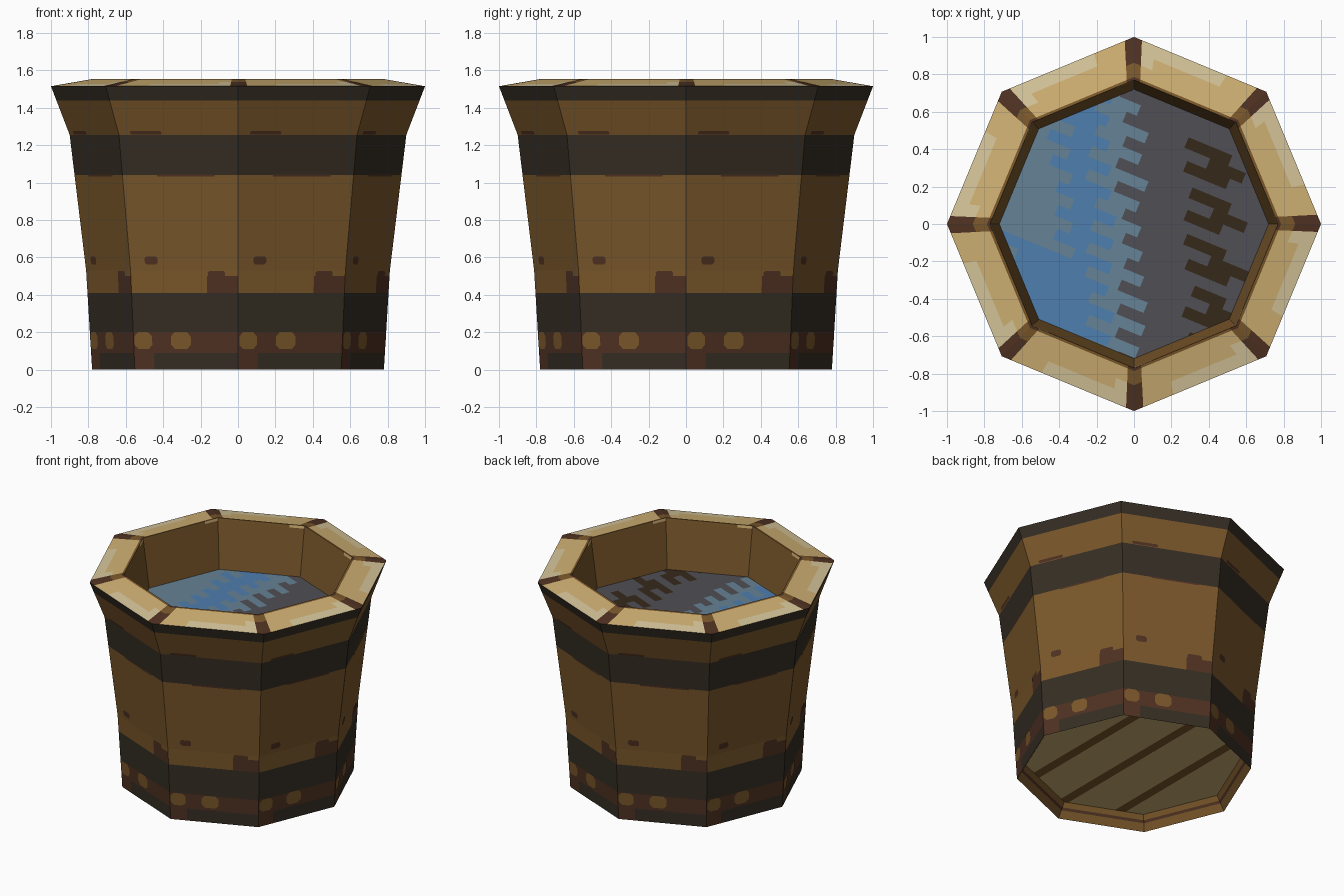
import bpy, bmesh, math, random
from mathutils import Vector

if "Cube" in bpy.data.objects:
    bpy.data.objects.remove(bpy.data.objects["Cube"])

random.seed(4)
COLOURS = {
    "wood_brown": 0x7B582B, "rim_tan": 0xCFB073, "rim_highlight": 0xD6C59A,
    "hoop_dark": 0x362E24, "red_brown": 0x503222, "water_grey": 0x504E54,
    "water_blue": 0x4F7EAE, "water_slate": 0x658295, "stain_brown": 0x35291A,
}
BROWN, TAN, LIGHT, HOOP, RED, GREY, BLUE, SLATE, STAIN = range(9)


def linear(c):
    c /= 255
    return c / 12.92 if c <= 0.04045 else ((c + 0.055) / 1.055) ** 2.4


MATS = []
for name, h in COLOURS.items():
    m = bpy.data.materials.new(name)
    m.diffuse_color = (linear(h >> 16), linear(h >> 8 & 255), linear(h & 255), 1)
    m.use_nodes = True
    m.node_tree.nodes["Principled BSDF"].inputs["Base Color"].default_value = m.diffuse_color
    MATS.append(m)


def finish(bm, name):
    bmesh.ops.remove_doubles(bm, verts=bm.verts, dist=1e-5)
    me = bpy.data.meshes.new(name)
    bm.to_mesh(me)
    bm.free()
    for m in MATS:
        me.materials.append(m)
    bpy.context.collection.objects.link(bpy.data.objects.new(name, me))


def on_side(k, t, r, z):
    """Point at fraction t along side k of an octagon of corner radius r."""
    a, b = (Vector((math.cos(i * math.pi / 4), math.sin(i * math.pi / 4), 0)) for i in (k, k + 1))
    return a.lerp(b, t) * r + Vector((0, 0, z))


def add_face(bm, pts, mat):
    f = bm.faces.new([bm.verts.new(p) for p in pts])
    f.material_index = mat


def shell(name, rows, cuts, rule):
    """Eight-sided shell through rows of (r, z), cut along each side at cuts."""
    bm = bmesh.new()
    for k in range(8):
        for i, (p, q) in enumerate(zip(rows, rows[1:])):
            for j, (t0, t1) in enumerate(zip(cuts, cuts[1:])):
                pts = [on_side(k, t0, *p), on_side(k, t1, *p), on_side(k, t1, *q), on_side(k, t0, *q)]
                add_face(bm, pts, rule(i, j))
    finish(bm, name)


def disc(name, radius, z, cells, axis, up=True):
    """Octagonal disc made of (u0, u1, v0, v1, material) cells, u along axis."""
    bm = bmesh.new()
    d = Vector((math.cos(axis), math.sin(axis), 0))
    n = Vector((-d.y, d.x, 0))
    for u0, u1, v0, v1, mat in cells:
        pts = [d * u + n * v + Vector((0, 0, z)) for u, v in ((u0, v0), (u1, v0), (u1, v1), (u0, v1))]
        add_face(bm, pts if up else pts[::-1], mat)
    for k in range(8):
        c = on_side(k, 0.5, radius, 0)
        bmesh.ops.bisect_plane(bm, geom=bm.verts[:] + bm.edges[:] + bm.faces[:], dist=1e-6,
                               plane_co=c, plane_no=c.normalized(), clear_outer=True)
    finish(bm, name)


# Outer wall: staves and painted hoops
PROFILE = [(0.78, 0), (0.812, 0.53), (0.9, 1.255), (1.0, 1.515)]


def radius_at(z):
    for (r0, z0), (r1, z1) in zip(PROFILE, PROFILE[1:]):
        if z <= z1:
            return r0 + (r1 - r0) * (z - z0) / (z1 - z0)
    return PROFILE[-1][0]


heights = [0, 0.09, 0.2, 0.41, 0.5, 0.53, 1.04, 1.255, 1.44, 1.515]
bands = [HOOP, RED, HOOP, BROWN, BROWN, BROWN, HOOP, BROWN, HOOP]


def wall_rule(i, j):
    if (i == 0 and j == 0) or (i == 3 and j == 2):
        return RED
    return bands[i]


shell("bucket_wall", [(radius_at(z), z) for z in heights], [0, 0.19, 0.71, 1], wall_rule)

# Thin painted spots and stains on every side: (t0, t1, z0, z1, colour)
SPOTS = [
    (0.01, 0.18, 0.11, 0.2, BROWN), (0.36, 0.55, 0.11, 0.2, BROWN),
    (0.72, 0.88, 0.49, 0.528, RED),
    (0.14, 0.26, 0.562, 0.605, RED),
    (0.1, 0.36, 1.257, 1.275, RED), (0.3, 0.8, 1.032, 1.042, RED),
]
bm = bmesh.new()
for k in range(8):
    out = on_side(k, 0.5, 1, 0).normalized() * 0.003
    for t0, t1, z0, z1, mat in SPOTS:
        c = min(0.25 * (z1 - z0), 0.03)
        ct = c / 0.62
        outline = [(t0 + ct, z0), (t1 - ct, z0), (t1, z0 + c), (t1, z1 - c),
                   (t1 - ct, z1), (t0 + ct, z1), (t0, z1 - c), (t0, z0 + c)]
        add_face(bm, [on_side(k, t, radius_at(z), z) + out for t, z in outline], mat)
finish(bm, "wall_spots")


# Sloping rim: tan blocks, L-shaped highlights and dark corner joints
def rim_rule(i, j):
    if j in (0, 4):
        return BROWN if i == 2 else RED
    if i == 3:
        return BROWN
    if (i in (0, 1) and j == 3) or (i == 0 and j == 2):
        return LIGHT
    return TAN


shell("rim", [(1 - 0.23 * s, 1.515 + 0.04 * s) for s in (0, 0.33, 0.6, 0.93, 1)],
      [0, 0.07, 0.3, 0.84, 0.94, 1], rim_rule)

# Inner wall down to the water, with small pale chips at the top
shell("inner_wall", [(0.77, 1.555), (0.767, 1.535), (0.72, 1.2)], [0, 0.17, 1],
      lambda i, j: TAN if i == 0 and j == 0 else BROWN)

# Water surface: slanted streaks of blue, grey and brown
cells = []
axis, w = math.radians(-22.5), 0.06
for s in range(-13, 13):
    v = s * w
    shift = -0.41 * v                      # keeps colour borders upright in x
    side = 0.07 if s % 2 else -0.07        # alternating fingers
    jig = [side * random.uniform(0.4, 1.3) for _ in range(5)]
    left = -0.75 if v < -0.3 else -0.42
    edges = [left, -0.2, -0.03, 0.36, 0.58]
    edges = [-1.1] + [e + shift + g for e, g in zip(edges, jig)] + [1.1]
    edges[1] = max(edges[1], -1.05)
    stain = GREY if s % 4 == 1 or s < -10 or s > 9 else STAIN
    for u0, u1, mat in zip(edges, edges[1:], (SLATE, BLUE, SLATE, GREY, stain, GREY)):
        cells.append((u0, u1, v, v + w, mat))
disc("water", 0.72, 1.2, cells, axis)

# Recessed underside: lip and pale boards with brown gaps
shell("base_lip", [(0.72, 0.1), (0.74, 0.067), (0.75, 0.05), (0.78, 0)], [0, 1],
      lambda i, j: RED if i == 1 else BROWN)
xs = [-0.9, -0.395, -0.325, -0.025, 0.045, 0.335, 0.405, 0.9]
disc("base_boards", 0.72, 0.1,
     [(a, b, -0.9, 0.9, BROWN if i % 2 else TAN) for i, (a, b) in enumerate(zip(xs, xs[1:]))],
     0, up=False)
